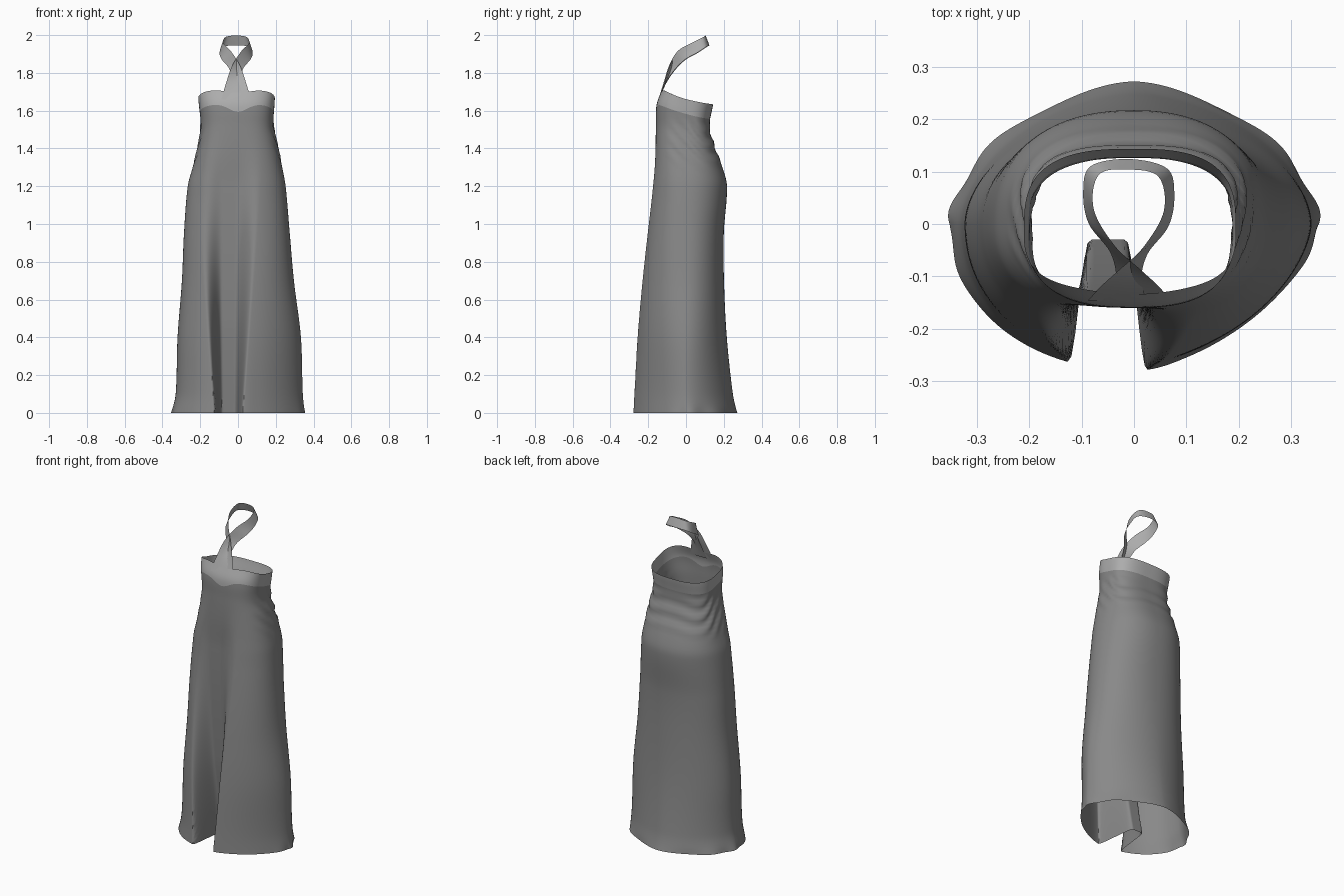
import bpy
import bmesh
from math import sin, cos, pi, exp, copysign
from mathutils import Vector

cube = bpy.data.objects.get("Cube")
if cube:
    bpy.data.objects.remove(cube, do_unlink=True)

COLUMNS = 300


def material(name, grey):
    mat = bpy.data.materials.new(name)
    mat.use_nodes = True
    colour = (grey, grey, grey, 1)
    mat.diffuse_color = colour
    mat.node_tree.nodes["Principled BSDF"].inputs["Base Color"].default_value = colour
    return mat


def smooth(a, b, v):
    t = min(max((v - a) / (b - a), 0), 1)
    return t * t * (3 - 2 * t)


def spline(keys, t):
    """Smooth curve through (position, Vector) keys."""
    t = min(max(t, keys[0][0]), keys[-1][0])
    i = 0
    while i < len(keys) - 2 and t > keys[i + 1][0]:
        i += 1

    def slope(k):
        a, b = keys[max(k - 1, 0)], keys[min(k + 1, len(keys) - 1)]
        return (b[1] - a[1]) / (b[0] - a[0])

    (t0, p0), (t1, p1) = keys[i], keys[i + 1]
    h = t1 - t0
    s = (t - t0) / h
    return (p0 * (2 * s**3 - 3 * s**2 + 1) + slope(i) * (h * (s**3 - 2 * s**2 + s))
            + p1 * (3 * s**2 - 2 * s**3) + slope(i + 1) * (h * (s**3 - s**2)))


def sheet(name, rows, mat, closed):
    """Skin a grid of points into one smooth cloth surface."""
    bm = bmesh.new()
    grid = [[bm.verts.new(p) for p in row] for row in rows]
    n = len(grid[0])
    for low, high in zip(grid, grid[1:]):
        for i in range(n if closed else n - 1):
            j = (i + 1) % n
            bm.faces.new((low[i], low[j], high[j], high[i]))
    mesh = bpy.data.meshes.new(name)
    bm.to_mesh(mesh)
    bm.free()
    mesh.materials.append(mat)
    obj = bpy.data.objects.new(name, mesh)
    bpy.context.collection.objects.link(obj)
    for o in bpy.context.selected_objects:
        o.select_set(False)
    obj.select_set(True)
    bpy.context.view_layer.objects.active = obj
    bpy.ops.object.shade_smooth_by_angle(angle=pi / 3)


# Height: right width, left width, front depth, back depth
BODY = [(z, Vector(v)) for z, *v in (
    (0.0, 0.352, 0.353, 0.28, 0.268),
    (0.1, 0.33, 0.343, 0.276, 0.248),
    (0.4, 0.32, 0.333, 0.262, 0.216),
    (0.7, 0.297, 0.296, 0.238, 0.201),
    (0.95, 0.286, 0.274, 0.213, 0.2),
    (1.2, 0.266, 0.252, 0.186, 0.217),
    (1.3, 0.24, 0.234, 0.175, 0.193),
    (1.42, 0.209, 0.208, 0.165, 0.149),
    (1.52, 0.197, 0.188, 0.16, 0.125),
    (1.63, 0.207, 0.193, 0.156, 0.143),
    (1.71, 0.215, 0.198, 0.128, 0.155))]

# Depth of the centre pleat's inner fold by height
PLEAT = [(z, Vector((y, 0))) for z, y in (
    (0, -0.03), (0.25, -0.075), (0.5, -0.11), (1.0, -0.145), (1.6, -0.155))]


def body_point(a, z):
    right, left, front, back = spline(BODY, z)
    c, s = cos(a), sin(a)
    # The hem is fuller at the front right than at the front left
    hem = 1.75 if s >= 0 else 1.85 - 0.28 * smooth(-0.4, 0.4, c) + 0.22 * smooth(0.4, -0.4, c)
    roundness = smooth(0, 1.1, z)
    power = 2 / (hem + (2.2 - hem) * roundness + 0.6 * smooth(1.1, 1.6, z))
    x = copysign(abs(c) ** power, c)
    y = copysign(abs(s) ** power, s)
    behind = smooth(-0.75, 0.3, s)
    # Bunched hem and diagonal waist creases
    swell = 0.015 * exp(-z / 0.03) * sin(9 * a + 2 * sin(2 * a)) * behind
    creases = smooth(1.28, 1.4, z) * (1 - smooth(1.5, 1.57, z)) * behind
    swell += 0.028 * creases * sin(75 * (z + 0.12 * y) + 2 * sin(3 * a))
    x *= (right if c < 0 else left) * (1 + swell)
    y *= (front if s < 0 else back) * (1 + swell)
    # Deep front pleat between two rounded lobes, softening upwards
    if s < 0 and z < 1.6:
        inside = 1 - smooth(0.035, 0.075 + 0.08 * z, abs(x + 0.05))
        y += (spline(PLEAT, z)[0] - y) * inside * (1 - smooth(1.2, 1.6, z))
    return Vector((x, y, z))


angles = [2 * pi * i / COLUMNS for i in range(COLUMNS)]


def edge_height(a, level, dip, reach):
    """Sloping edge around the bust, with a dip at the centre front."""
    p = body_point(a, 1.6)
    drop = dip * exp(-(p.x / reach) ** 2) if p.y < 0 else 0
    return level - 0.27 * p.y + 0.5 * p.y ** 2 - drop


def seam_height(a):
    return edge_height(a, 1.583, 0.045, 0.07)


def rim_height(a):
    return edge_height(a, 1.661, 0.022, 0.09)


def tube(bottom, top, count):
    ends = [(a, bottom(a), top(a)) for a in angles]
    return [[body_point(a, lo + (hi - lo) * k / count) for a, lo, hi in ends]
            for k in range(count + 1)]


gown_cloth = material("gown grey", 0.25)
trim_cloth = material("trim light grey", 0.42)

sheet("gown", tube(lambda a: 0.0, seam_height, 80), gown_cloth, True)
sheet("bust_band", tube(seam_height, rim_height, 8), trim_cloth, True)

# Halter strap: centre line and half-width direction, from root to nape
HALF = [(Vector(p), Vector(w)) for p, w in (
    ((-0.022, -0.146, 1.66), (0.056, 0, 0)),
    ((-0.014, -0.112, 1.75), (0.038, 0.006, 0)),
    ((0.008, -0.073, 1.83), (0.028, 0.016, -0.01)),
    ((0.052, -0.024, 1.893), (0.024, 0.02, -0.022)),
    ((0.077, 0.04, 1.93), (0.01, 0.015, -0.026)),
    ((0.065, 0.098, 1.963), (0.008, 0.008, -0.026)),
    ((0.0, 0.114, 1.972), (0, 0.01, -0.026)))]


def mirrored(p, w):
    return Vector((-p.x, p.y + 0.004, p.z)), Vector((-w.x, w.y, w.z))


path = HALF + [mirrored(p, w) for p, w in reversed(HALF[:-1])]
shift = Vector((-0.01, 0, 0))
centre = [(i, p + shift) for i, (p, w) in enumerate(path)]
spread = [(i, w) for i, (p, w) in enumerate(path)]
ribbon = []
for k in range(97):
    t = k * (len(path) - 1) / 96
    c, w = spline(centre, t), spline(spread, t)
    ribbon.append([c - w, c - w / 3, c + w / 3, c + w])
sheet("halter_strap", ribbon, trim_cloth, False)
